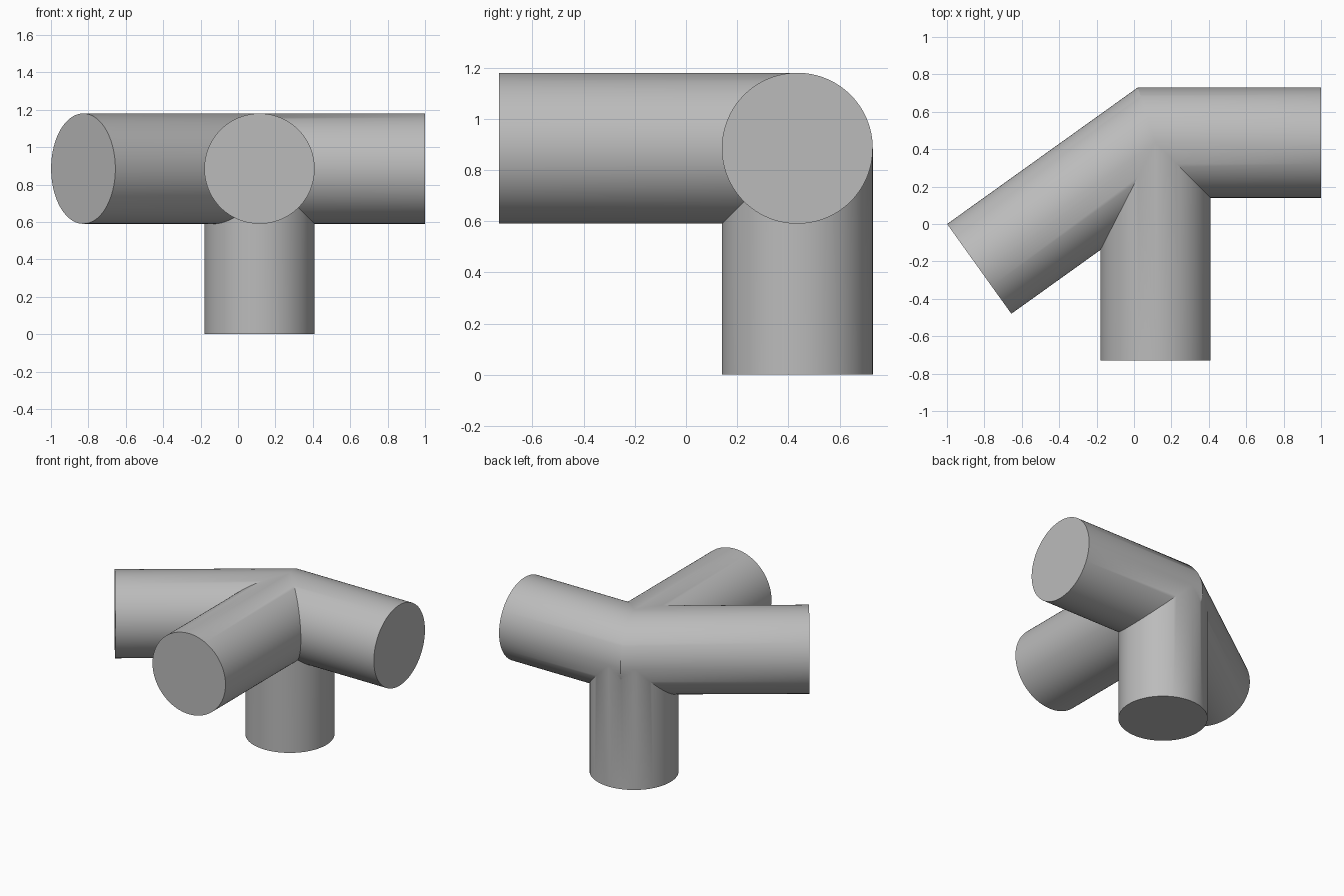
import bpy, bmesh, math
from mathutils import Vector

if "Cube" in bpy.data.objects:
    bpy.data.objects.remove(bpy.data.objects["Cube"])

R, SEG = 0.295, 96
HUB = Vector((0.115, 0.435, 0.885))          # point where all tube axes meet

grey = bpy.data.materials.new("plain grey")
grey.diffuse_color = (0.5, 0.5, 0.5, 1)
grey.use_nodes = True
grey.node_tree.nodes["Principled BSDF"].inputs["Base Color"].default_value = grey.diffuse_color


def tube(name, points):
    """Capped round tube along a path, mitred at every bend."""
    bm = bmesh.new()
    dirs = [(b - a).normalized() for a, b in zip(points, points[1:])]
    rings = []
    for i, p in enumerate(points):
        d = dirs[min(i, len(dirs) - 1)]
        # plane of this ring: square at the ends, bisecting at bends
        n = (d + dirs[max(i - 1, 0)]).normalized()
        up = Vector((0, 1, 0)) if abs(d.z) > 0.9 else Vector((0, 0, 1))
        side = d.cross(up).normalized()
        ring = []
        for k in range(SEG):
            a = math.tau * k / SEG
            q = (side * math.cos(a) + up * math.sin(a)) * R
            ring.append(bm.verts.new(p + q - d * (q.dot(n) / d.dot(n))))
        rings.append(ring)
    for r0, r1 in zip(rings, rings[1:]):
        for k in range(SEG):
            j = (k + 1) % SEG
            bm.faces.new((r0[k], r0[j], r1[j], r1[k]))
    bm.faces.new(rings[0])
    bm.faces.new(rings[-1])
    bmesh.ops.recalc_face_normals(bm, faces=bm.faces)
    me = bpy.data.meshes.new(name)
    bm.to_mesh(me)
    bm.free()
    me.materials.append(grey)
    ob = bpy.data.objects.new(name, me)
    bpy.context.collection.objects.link(ob)
    return ob


# Bent main tube: angled arm, mitred bend, right arm
joint = tube("pipe_joint", [Vector((-0.8275, -0.24, HUB.z)), HUB,
                            Vector((1.0, HUB.y, HUB.z))])
# Front arm and standing leg
front = tube("front_arm", [HUB, Vector((HUB.x, -0.73, HUB.z))])
leg = tube("standing_leg", [HUB, Vector((HUB.x, HUB.y, 0))])

# Weld the arms into one solid
bpy.context.view_layer.objects.active = joint
joint.select_set(True)
for part in (front, leg):
    mod = joint.modifiers.new("weld", 'BOOLEAN')
    mod.operation, mod.solver, mod.object = 'UNION', 'EXACT', part
    bpy.ops.object.modifier_apply(modifier=mod.name)
    bpy.data.objects.remove(part)

bpy.ops.object.shade_smooth_by_angle(angle=math.radians(30))
